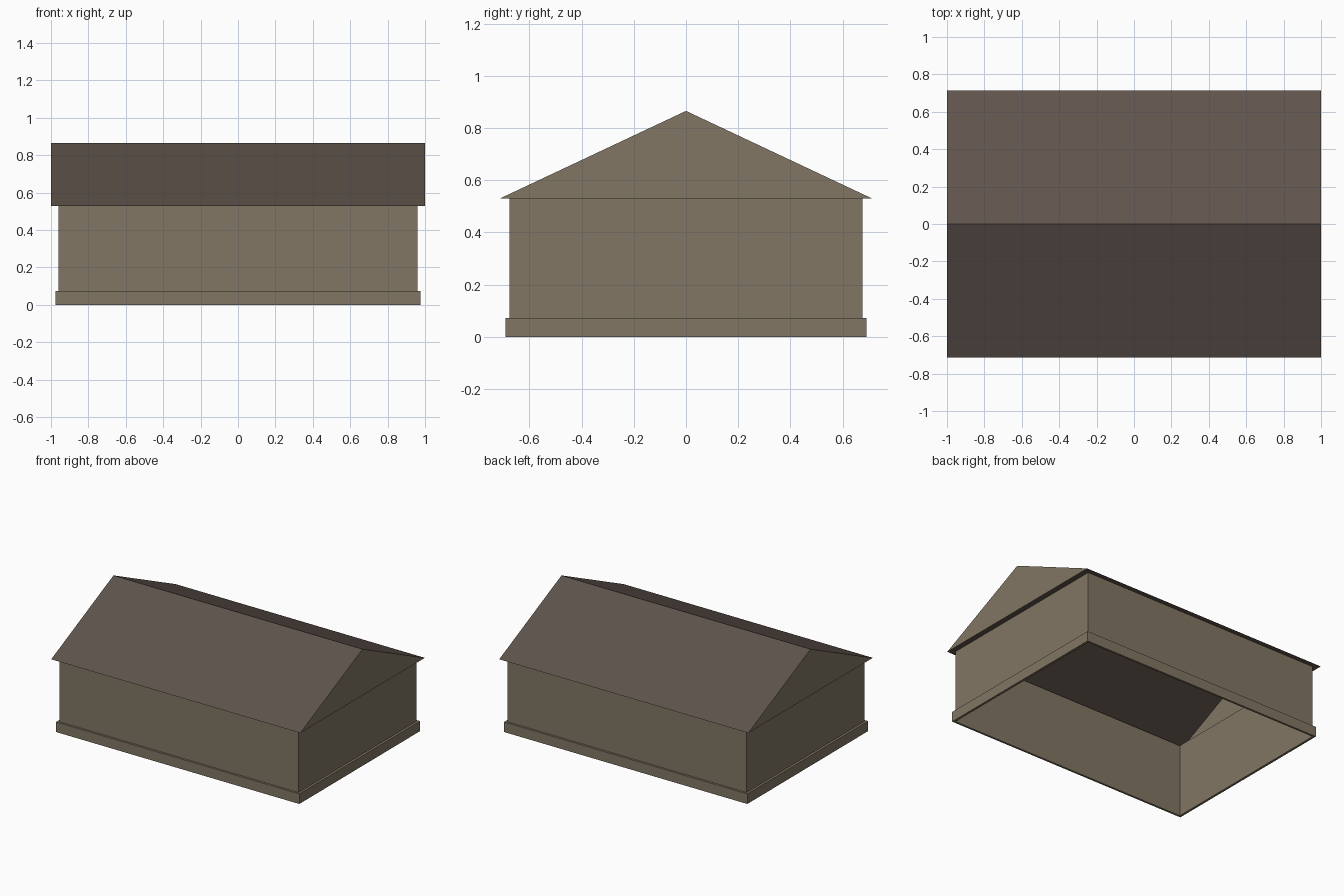
import bpy, bmesh

cube = bpy.data.objects.get("Cube")
if cube:
    bpy.data.objects.remove(cube, do_unlink=True)


def material(name, srgb):
    color = [(c / 255) ** 2.2 for c in srgb] + [1]
    m = bpy.data.materials.new(name)
    m.use_nodes = True
    m.diffuse_color = color
    m.node_tree.nodes["Principled BSDF"].inputs["Base Color"].default_value = color
    return m


wall_mat = material("tan wall", (128, 117, 99))
roof_mat = material("dark brown roof", (95, 84, 77))

WALL_X, WALL_Y = 0.96, 0.677
BASE_X, BASE_Y, BASE_Z = 0.977, 0.692, 0.073
ROOF_X, ROOF_Y = 1.0, 0.714
EAVE_Z, RIDGE_Z = 0.53, 0.866


def add_object(name, bm, *mats):
    mesh = bpy.data.meshes.new(name)
    bm.to_mesh(mesh)
    bm.free()
    obj = bpy.data.objects.new(name, mesh)
    for m in mats:
        mesh.materials.append(m)
    bpy.context.collection.objects.link(obj)
    return obj


def loop(bm, x, y, z):
    """Rectangle of four vertices, counter-clockwise from above."""
    return [bm.verts.new((sx * x, sy * y, z))
            for sx, sy in ((-1, -1), (1, -1), (1, 1), (-1, 1))]


def bridge(bm, a, b):
    """Band of four quads from loop a to loop b."""
    return [bm.faces.new((a[i], a[(i + 1) % 4], b[(i + 1) % 4], b[i]))
            for i in range(4)]


# Walls: open at the bottom and towards the roof space
bm = bmesh.new()
bridge(bm, loop(bm, WALL_X, WALL_Y, 0), loop(bm, WALL_X, WALL_Y, EAVE_Z))
add_object("walls", bm, wall_mat)

# Plinth: raised skirt around the foot of the walls
bm = bmesh.new()
rings = [loop(bm, WALL_X, WALL_Y, 0), loop(bm, BASE_X, BASE_Y, 0),
         loop(bm, BASE_X, BASE_Y, BASE_Z), loop(bm, WALL_X, WALL_Y, BASE_Z)]
for a, b in zip(rings, rings[1:]):
    bridge(bm, a, b)
add_object("plinth", bm, wall_mat)

# Roof: soffit ring, two slopes and two wall-coloured gables
bm = bmesh.new()
inner = loop(bm, WALL_X, WALL_Y, EAVE_Z)
eave = loop(bm, ROOF_X, ROOF_Y, EAVE_Z)
bridge(bm, inner, eave)
left, right = (bm.verts.new((s * ROOF_X, 0, RIDGE_Z)) for s in (1, -1))
bm.faces.new((eave[0], eave[1], left, right))
bm.faces.new((eave[2], eave[3], right, left))
for gable in ((eave[1], eave[2], left), (eave[3], eave[0], right)):
    bm.faces.new(gable).material_index = 1
add_object("roof", bm, roof_mat, wall_mat)
